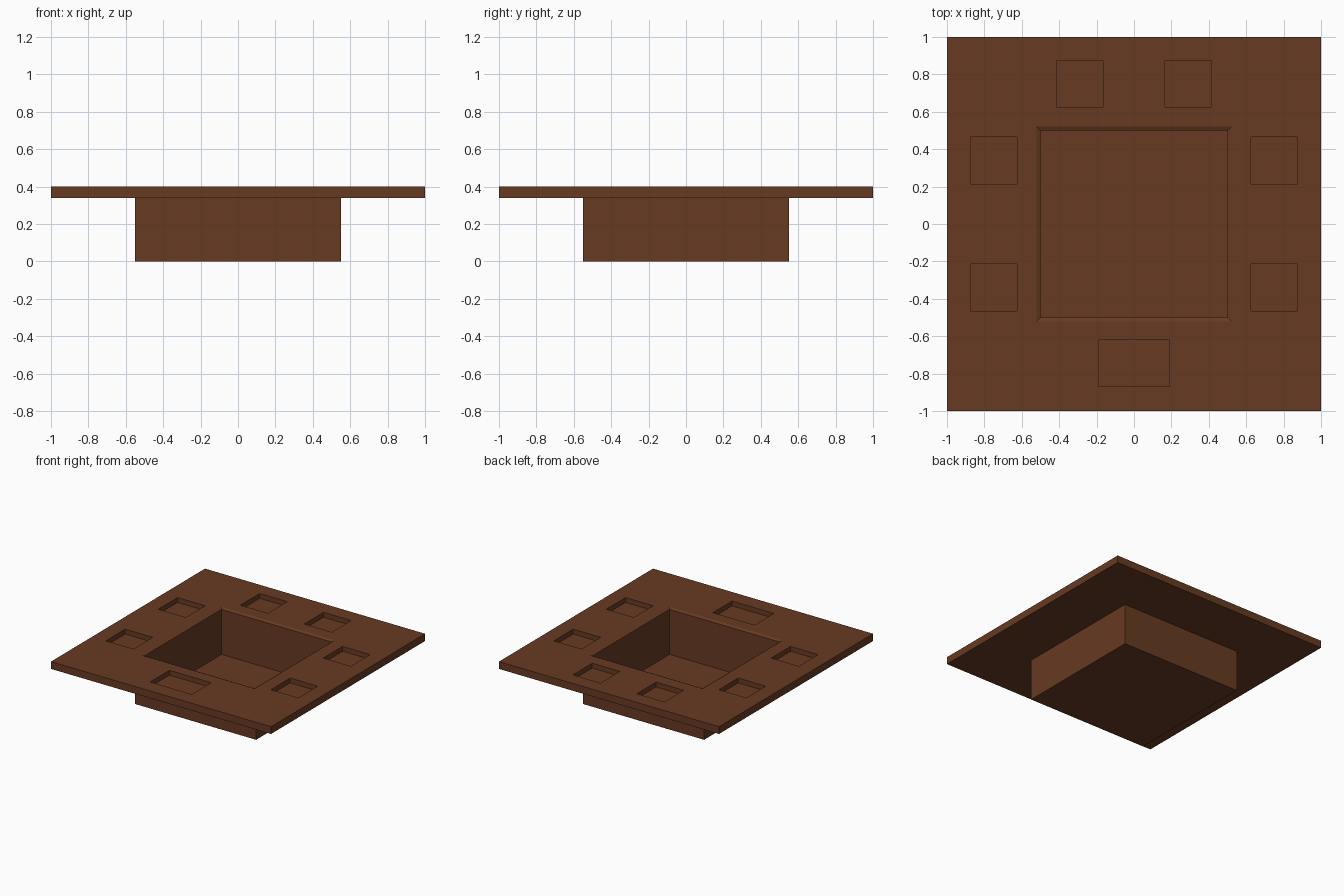
import bpy, bmesh

if "Cube" in bpy.data.objects:
    bpy.data.objects.remove(bpy.data.objects["Cube"])

brown = bpy.data.materials.new("dark_brown")
brown.diffuse_color = (0.137, 0.043, 0.016, 1)
brown.use_nodes = True
brown.node_tree.nodes["Principled BSDF"].inputs["Base Color"].default_value = brown.diffuse_color


def block(name, x0, x1, y0, y1, z0, z1, grow=0.0):
    """Box between limits; grow widens the top outline."""
    bm = bmesh.new()
    low = [bm.verts.new(p) for p in
           ((x0, y0, z0), (x1, y0, z0), (x1, y1, z0), (x0, y1, z0))]
    g = grow
    top = [bm.verts.new(p) for p in
           ((x0 - g, y0 - g, z1), (x1 + g, y0 - g, z1),
            (x1 + g, y1 + g, z1), (x0 - g, y1 + g, z1))]
    bm.faces.new(low[::-1])
    bm.faces.new(top)
    for i in range(4):
        j = (i + 1) % 4
        bm.faces.new((low[i], low[j], top[j], top[i]))
    me = bpy.data.meshes.new(name)
    bm.to_mesh(me)
    bm.free()
    me.materials.append(brown)
    ob = bpy.data.objects.new(name, me)
    bpy.context.collection.objects.link(ob)
    return ob


def cut(target, cutter):
    """Subtract the cutter, then remove it."""
    mod = target.modifiers.new("cut", 'BOOLEAN')
    mod.operation = 'DIFFERENCE'
    mod.solver = 'EXACT'
    mod.object = cutter
    bpy.context.view_layer.objects.active = target
    bpy.ops.object.modifier_apply(modifier=mod.name)
    bpy.data.objects.remove(cutter)


# Flat square top with a central opening and a shallow sloped rim
T = 0.40
top = block("top_panel", -1, 1, -1, 1, 0.34, T)
cut(top, block("opening_cutter", -0.5, 0.5, -0.5, 0.5, 0.3, 0.5))
cut(top, block("rim_cutter", -0.5, 0.5, -0.5, 0.5, T - 0.01, T + 0.01, 0.04))

# Shallow recesses: two on the back and each side, one wide one in front
recesses = [(0, -0.745, 0.19)]
for s in (-1, 1):
    recesses += [(s * 0.29, 0.75, 0.125),
                 (s * 0.75, 0.34, 0.125), (s * 0.75, -0.34, 0.125)]
for cx, cy, hw in recesses:
    cut(top, block("recess_cutter", cx - hw, cx + hw, cy - 0.125, cy + 0.125,
                   T - 0.04, T + 0.1))

# Square basin below the opening
basin = block("basin", -0.55, 0.55, -0.55, 0.55, 0, 0.34)
cut(basin, block("basin_cutter", -0.5, 0.5, -0.5, 0.5, 0.02, 0.5))
